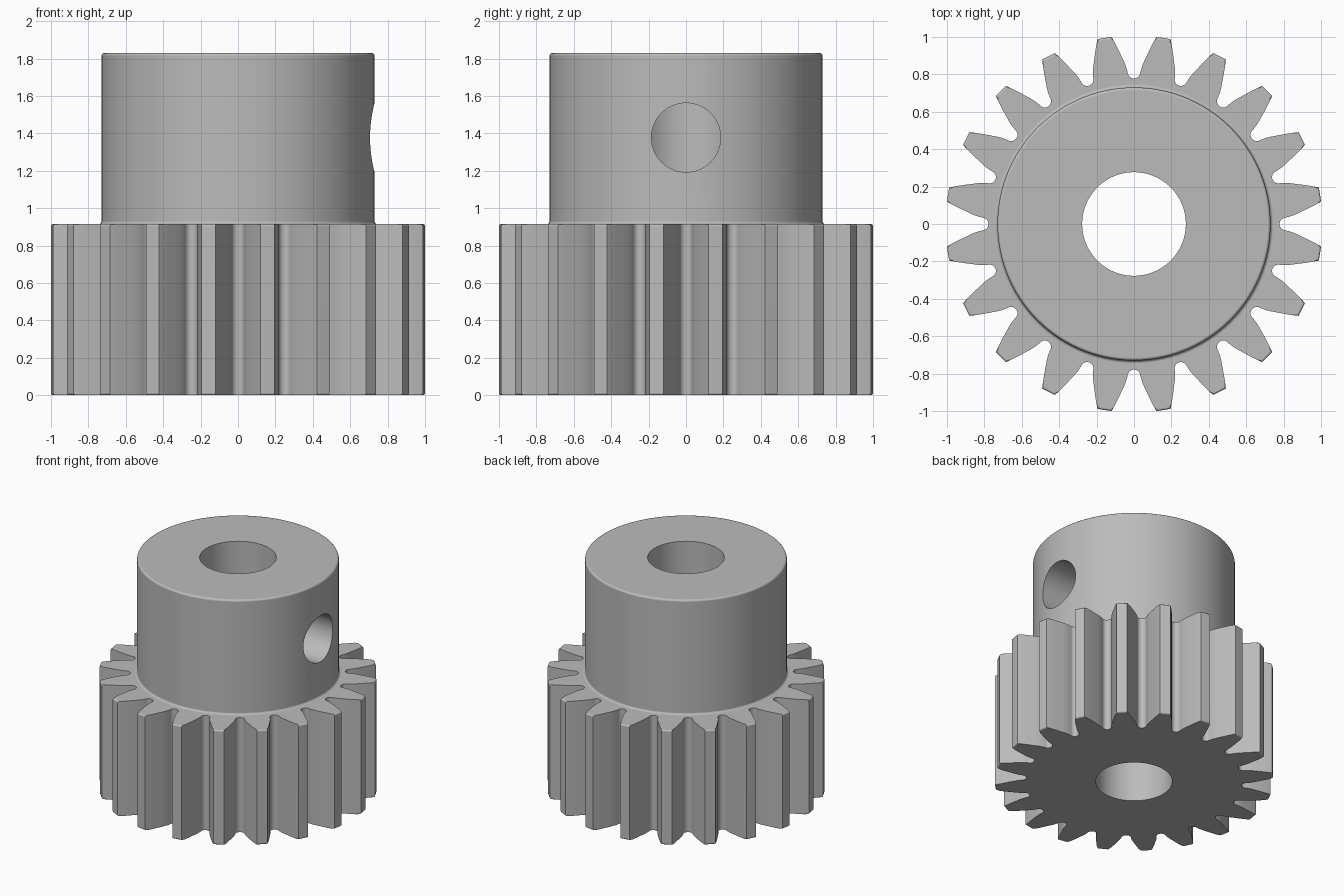
import bpy, bmesh
from math import sin, cos, pi, radians, hypot

TEETH, GEAR_H, TOTAL_H = 20, 0.915, 1.83
HUB_R, BORE_R, SCREW_R, FILLET = 0.73, 0.277, 0.185, 0.016

if "Cube" in bpy.data.objects:
    bpy.data.objects.remove(bpy.data.objects["Cube"])

steel = bpy.data.materials.new("plain grey steel")
steel.use_nodes = True
grey = (0.5, 0.5, 0.5, 1)
steel.diffuse_color = grey
steel.node_tree.nodes["Principled BSDF"].inputs["Base Color"].default_value = grey


def stack_rings(name, rings):
    """Solid skinned through rings of matching points, capped at both ends."""
    bm = bmesh.new()
    loops = [[bm.verts.new(p) for p in ring] for ring in rings]
    for low, high in zip(loops, loops[1:]):
        for i in range(len(low)):
            j = (i + 1) % len(low)
            bm.faces.new((low[i], low[j], high[j], high[i]))
    bm.faces.new(loops[0][::-1])
    bm.faces.new(loops[-1])
    bmesh.ops.recalc_face_normals(bm, faces=bm.faces)
    mesh = bpy.data.meshes.new(name)
    bm.to_mesh(mesh)
    bm.free()
    mesh.materials.append(steel)
    obj = bpy.data.objects.new(name, mesh)
    bpy.context.collection.objects.link(obj)
    return obj


def circle(r, z, n=120):
    return [(r * cos(2 * pi * i / n), r * sin(2 * pi * i / n), z) for i in range(n)]


def combine(target, tool, operation):
    mod = target.modifiers.new(tool.name, 'BOOLEAN')
    mod.operation, mod.solver, mod.object = operation, 'EXACT', tool
    bpy.context.view_layer.objects.active = target
    bpy.ops.object.modifier_apply(modifier=mod.name)
    bpy.data.objects.remove(tool)


# Tooth gap outline: rounded root, then curved flank out to the tip corner
half_gap = [(0.034 * sin(radians(a)), 0.812 - 0.034 * cos(radians(a)))
            for a in range(0, 91, 15)]
half_gap += [(0.042, 0.84), (0.052, 0.865), (0.064, 0.89), (0.077, 0.918),
             (0.091, 0.947), (0.105, 0.974), (0.12, 1.0)]
gap = [(-x, y) for x, y in half_gap[:0:-1]] + half_gap
tip_r = hypot(*half_gap[-1])
mid = pi / TEETH
gap.append((tip_r * sin(mid), tip_r * cos(mid)))

outline = []
for k in range(TEETH):
    a = 2 * pi * k / TEETH
    outline += [(x * cos(a) + y * sin(a), y * cos(a) - x * sin(a)) for x, y in gap]


def gear_ring(z, limit):
    """Gear outline at height z, trimmed to a limiting radius."""
    ring = []
    for x, y in outline:
        s = min(1, limit / hypot(x, y))
        ring.append((x * s, y * s, z))
    return ring


# Toothed section with slightly rounded tip edges
edge = 0.012
steps = [(edge * (1 - cos(t)), edge * (1 - sin(t))) for t in (0, pi / 6, pi / 3, pi / 2)]
rings = [gear_ring(d, tip_r - inset) for inset, d in reversed(steps)][::-1]
rings = sorted(rings, key=lambda ring: ring[0][2])
upper = [gear_ring(GEAR_H - d, tip_r - inset) for inset, d in steps]
rings += sorted(upper, key=lambda ring: ring[0][2])
gear = stack_rings("pinion_gear", rings)

# Hub with a filleted foot and a rounded top edge
arc = [radians(a) for a in (0, 30, 60, 90)]
profile = [(HUB_R + FILLET, GEAR_H - 0.2)]
profile += [(HUB_R + FILLET * (1 - sin(t)), GEAR_H + FILLET * (1 - cos(t))) for t in arc]
profile += [(HUB_R - FILLET * (1 - cos(t)), TOTAL_H - FILLET * (1 - sin(t))) for t in arc]
hub = stack_rings("hub", [circle(r, z) for r, z in profile])
combine(gear, hub, 'UNION')

# Shaft bore
bore = stack_rings("bore", [circle(BORE_R, -0.5), circle(BORE_R, TOTAL_H + 0.5)])
combine(gear, bore, 'DIFFERENCE')

# Set-screw hole through the left wall into the bore
screw_z = (GEAR_H + TOTAL_H) / 2 + 0.005
screw = stack_rings("screw_hole", [[(x, a, b + screw_z) for a, b, _ in circle(SCREW_R, 0, 64)]
                                   for x in (0.05, 1.2)])
combine(gear, screw, 'DIFFERENCE')

# Smooth curved surfaces, crisp edges, flat caps
bpy.ops.object.select_all(action='DESELECT')
gear.select_set(True)
bpy.context.view_layer.objects.active = gear
bpy.ops.object.shade_smooth_by_angle(angle=radians(32))
weighted = gear.modifiers.new("flat_caps", 'WEIGHTED_NORMAL')
weighted.keep_sharp = True
